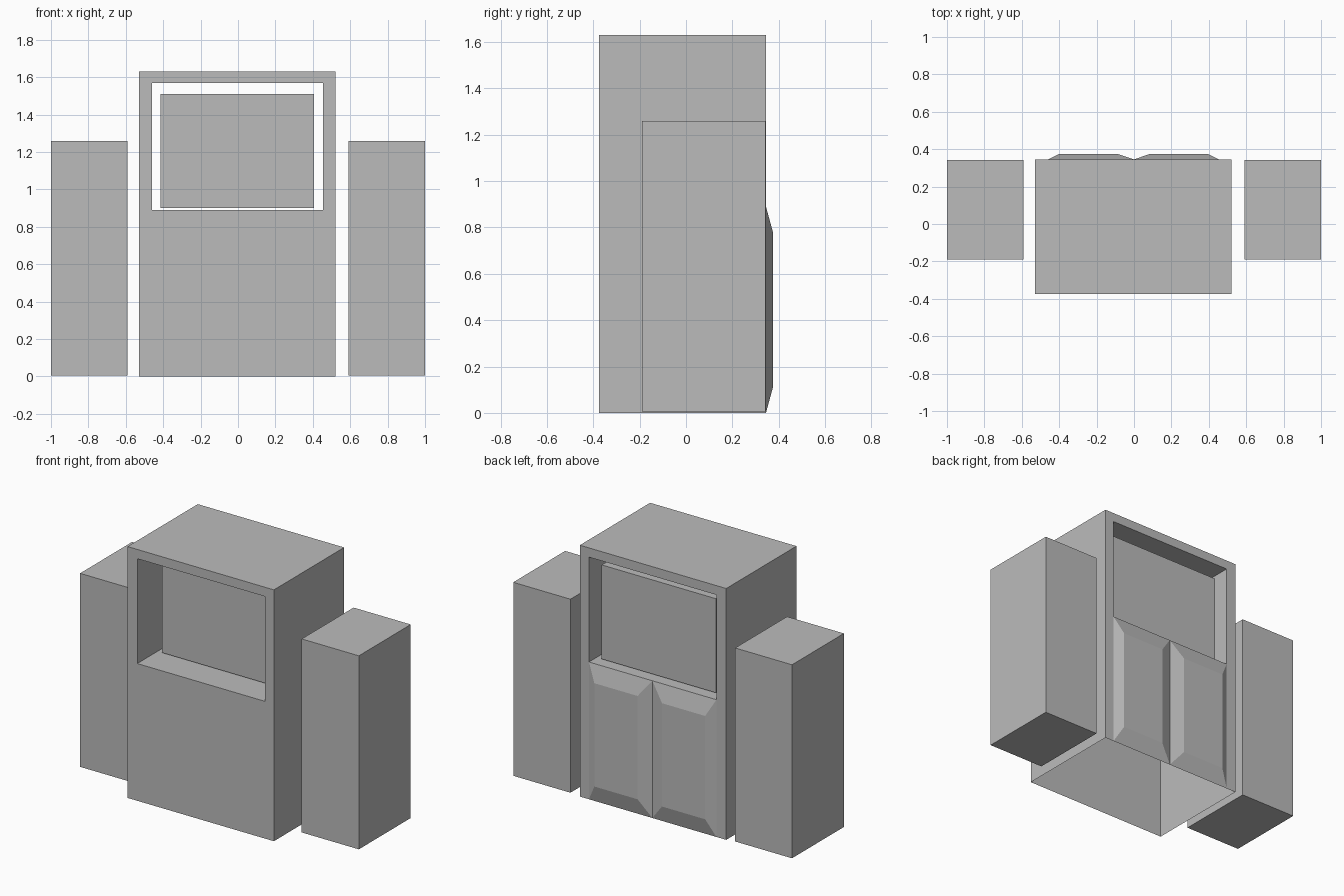
import bpy
import bmesh

if "Cube" in bpy.data.objects:
    bpy.data.objects.remove(bpy.data.objects["Cube"], do_unlink=True)

# Single flat colour
grey = bpy.data.materials.new("plain grey")
grey.use_nodes = True
colour = (0.5, 0.5, 0.5, 1)
grey.diffuse_color = colour
grey.node_tree.nodes["Principled BSDF"].inputs["Base Color"].default_value = colour


def finish(name, bm):
    bmesh.ops.remove_doubles(bm, verts=bm.verts, dist=0.0005)
    bmesh.ops.recalc_face_normals(bm, faces=bm.faces)
    mesh = bpy.data.meshes.new(name)
    bm.to_mesh(mesh)
    bm.free()
    mesh.materials.append(grey)
    bpy.context.collection.objects.link(bpy.data.objects.new(name, mesh))


def box(name, low, high):
    bm = bmesh.new()
    bmesh.ops.create_cube(bm, size=1)
    for v in bm.verts:
        v.co = [lo if c < 0 else hi for c, lo, hi in zip(v.co, low, high)]
    finish(name, bm)


def quad(bm, *points):
    return bm.faces.new([bm.verts.new(p) for p in points])


def upright(x0, x1, z0, z1, y):
    return [(x0, y, z0), (x1, y, z0), (x1, y, z1), (x0, y, z1)]


def bridge(bm, ring_a, ring_b, sides=range(4)):
    for i in sides:
        j = (i + 1) % 4
        quad(bm, ring_a[i], ring_a[j], ring_b[j], ring_b[i])


# Cabinet: shell open underneath, with a window running through it
front, back, raised = -0.375, 0.345, 0.375
xs = (-0.53, -0.46, 0.455, 0.52)
zs = (0, 0.89, 1.57, 1.63)
bm = bmesh.new()
for y in (front, back):
    for i in range(3):
        for k in range(3):
            window = i == 1 and k == 1
            cushions = i == 1 and k == 0 and y == back
            if not window and not cushions:
                quad(bm, *upright(xs[i], xs[i + 1], zs[k], zs[k + 1], y))

# Outer sides and top, without a floor
bridge(bm, upright(xs[0], xs[3], zs[0], zs[3], front),
       upright(xs[0], xs[3], zs[0], zs[3], back), sides=(1, 2, 3))
# Window tunnel
bridge(bm, upright(xs[1], xs[2], zs[1], zs[2], front),
       upright(xs[1], xs[2], zs[1], zs[2], back))

# Two raised, bevelled panels on the back
for x0, x1, in0, in1 in ((xs[1], 0, -0.40, -0.09), (0, xs[2], 0.085, 0.395)):
    rim = upright(x0, x1, zs[0], zs[1], back)
    face = upright(in0, in1, 0.11, 0.78, raised)
    bridge(bm, rim, face)
    quad(bm, *face)
finish("cabinet", bm)

# Block set inside the window
box("window_block", (-0.415, -0.185, 0.90), (0.405, 0.285, 1.51))

# Separate side towers
box("right_tower", (-1, -0.19, 0.005), (-0.592, 0.342, 1.26))
box("left_tower", (0.59, -0.19, 0.005), (1, 0.342, 1.26))
